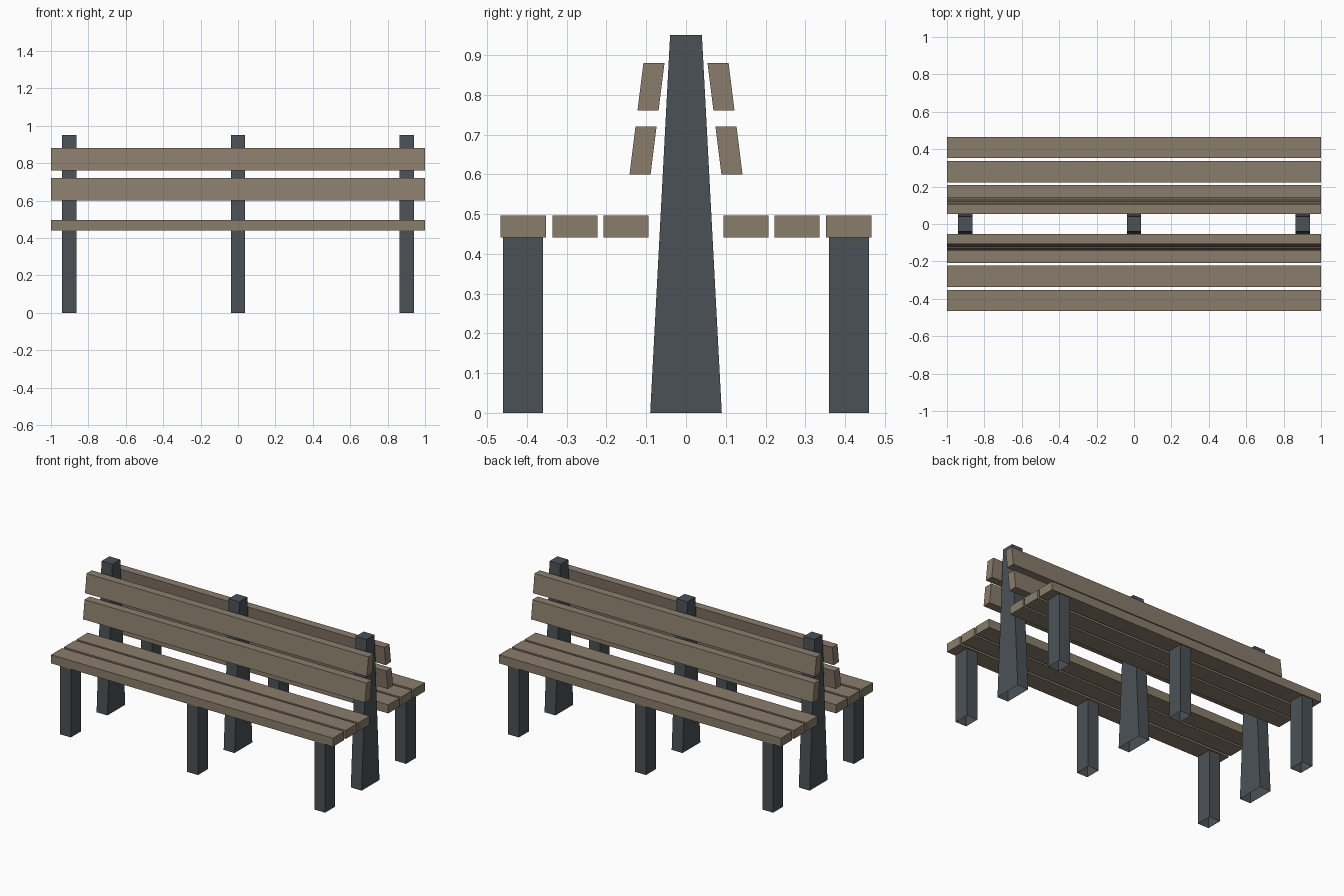
import bpy
import bmesh

cube = bpy.data.objects.get("Cube")
if cube:
    bpy.data.objects.remove(cube, do_unlink=True)


def make_material(name, color):
    mat = bpy.data.materials.new(name)
    mat.use_nodes = True
    mat.diffuse_color = (*color, 1)
    mat.node_tree.nodes["Principled BSDF"].inputs["Base Color"].default_value = (*color, 1)
    return mat


wood = make_material("weathered wood", (0.254, 0.205, 0.150))
metal = make_material("slate grey", (0.070, 0.083, 0.092))


def extrude_profile(name, profile, x, width, mat, open_bottom=False):
    """Sweep a (y, z) outline along x, centred on x."""
    bm = bmesh.new()
    face = bm.faces.new([bm.verts.new((x - width / 2, y, z)) for y, z in profile])
    swept = bmesh.ops.extrude_face_region(bm, geom=[face])["geom"]
    for v in swept:
        if isinstance(v, bmesh.types.BMVert):
            v.co.x += width
    bmesh.ops.recalc_face_normals(bm, faces=bm.faces)
    if open_bottom:
        bottoms = [f for f in bm.faces if f.normal.z < -0.9]
        bmesh.ops.delete(bm, geom=bottoms, context="FACES_ONLY")
    mesh = bpy.data.meshes.new(name)
    bm.to_mesh(mesh)
    bm.free()
    mesh.materials.append(mat)
    obj = bpy.data.objects.new(name, mesh)
    bpy.context.collection.objects.link(obj)


def box(y0, y1, z0, z1):
    return [(y0, z0), (y1, z0), (y1, z1), (y0, z1)]


LENGTH, POST = 2.0, 0.077
SEAT_BOTTOM, SEAT_TOP = 0.441, 0.496

# Tapered central posts and hollow seat legs
for place, x in (("right", -0.902), ("middle", 0), ("left", 0.902)):
    post = [(-0.09, 0), (0.09, 0), (0.04, 0.95), (-0.04, 0.95)]
    extrude_profile(f"post_{place}", post, x, POST, metal, True)
    for side, s in (("front", -1), ("back", 1)):
        extrude_profile(f"{side}_leg_{place}", box(s * 0.36, s * 0.46, 0, SEAT_BOTTOM),
                        x, POST, metal, True)

for side, s in (("front", -1), ("back", 1)):
    # Seat planks
    for i, y in enumerate((0.151, 0.279, 0.409)):
        extrude_profile(f"{side}_seat_plank_{i + 1}",
                        box(s * (y - 0.057), s * (y + 0.057), SEAT_BOTTOM, SEAT_TOP),
                        0, LENGTH, wood)
    # Leaning backrest planks
    for name, y, z in (("lower", 0.089, 0.60), ("upper", 0.069, 0.76)):
        lean = [(s * y, z), (s * (y + 0.053), z),
                (s * (y + 0.038), z + 0.12), (s * (y - 0.015), z + 0.12)]
        extrude_profile(f"{side}_backrest_{name}", lean, 0, LENGTH, wood)
